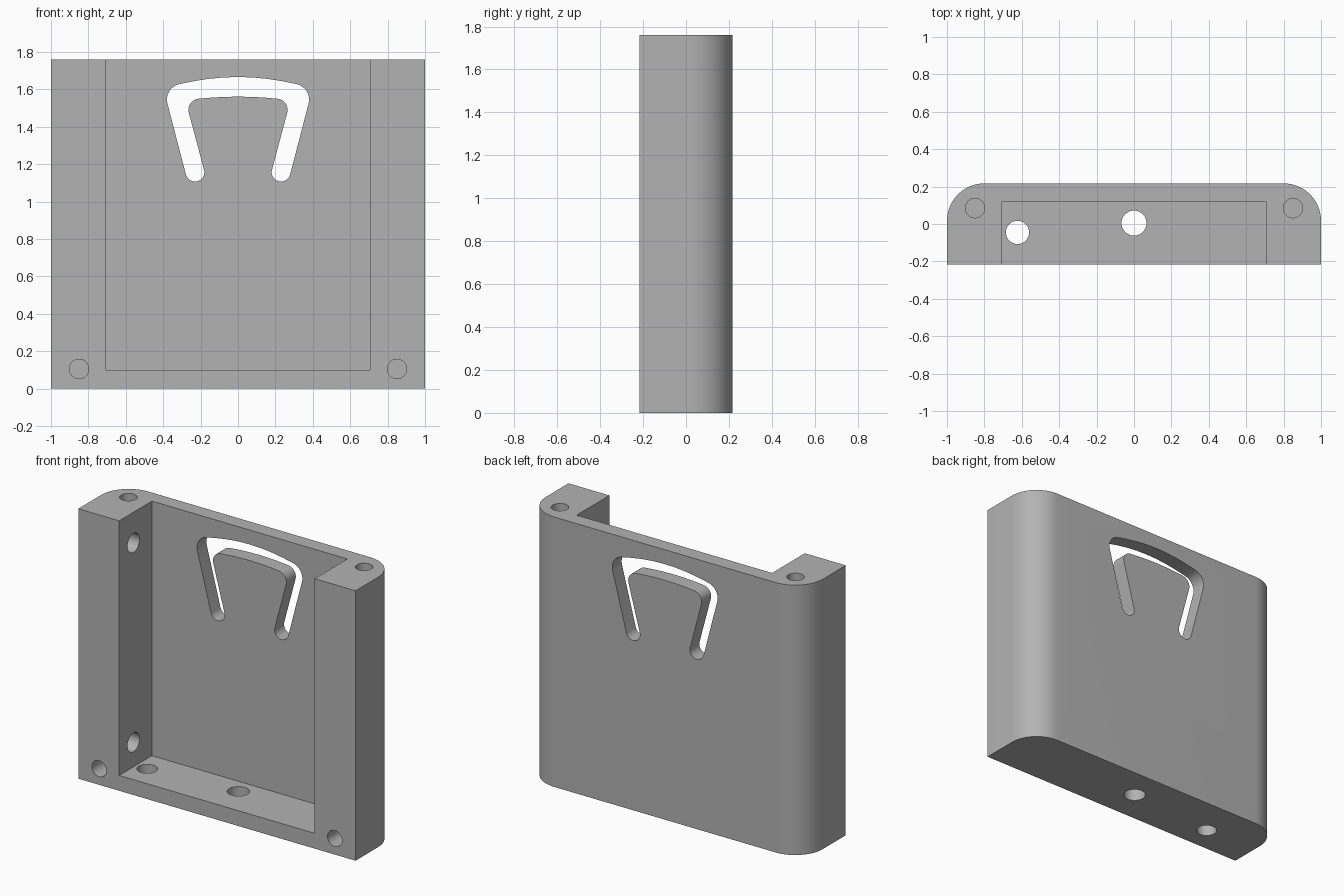
import bpy, bmesh, math
from mathutils import Vector

if "Cube" in bpy.data.objects:
    bpy.data.objects.remove(bpy.data.objects["Cube"])

W, D, H = 1.0, 0.217, 1.76        # half width, half depth, height

gray = bpy.data.materials.new("plain gray")
gray.diffuse_color = (0.45, 0.45, 0.45, 1)
gray.use_nodes = True
gray.node_tree.nodes["Principled BSDF"].inputs["Base Color"].default_value = gray.diffuse_color


def arc(cx, cy, r, a0, a1, n=16):
    """Points on an arc, angles in degrees."""
    angles = [math.radians(a0 + (a1 - a0) * i / n) for i in range(n + 1)]
    return [(cx + r * math.cos(a), cy + r * math.sin(a)) for a in angles]


def prism(name, profile, axis, lo, hi):
    """Extrude a 2D profile along x (y,z), y (x,z) or z (x,y)."""
    place = {"x": lambda p, t: (t, p[0], p[1]),
             "y": lambda p, t: (p[0], t, p[1]),
             "z": lambda p, t: (p[0], p[1], t)}[axis]
    bm = bmesh.new()
    face = bm.faces.new([bm.verts.new(place(p, lo)) for p in profile])
    ext = bmesh.ops.extrude_face_region(bm, geom=[face])
    shift = Vector(place((0, 0), hi - lo))
    bmesh.ops.translate(bm, vec=shift,
                        verts=[v for v in ext["geom"] if isinstance(v, bmesh.types.BMVert)])
    bmesh.ops.recalc_face_normals(bm, faces=bm.faces)
    mesh = bpy.data.meshes.new(name)
    bm.to_mesh(mesh)
    bm.free()
    mesh.materials.append(gray)
    obj = bpy.data.objects.new(name, mesh)
    bpy.context.collection.objects.link(obj)
    return obj


def cut(target, cutter):
    """Subtract the cutter, then discard it."""
    mod = target.modifiers.new("cut", "BOOLEAN")
    mod.operation, mod.solver, mod.object = "DIFFERENCE", "EXACT", cutter
    bpy.context.view_layer.objects.active = target
    bpy.ops.object.modifier_apply(modifier=mod.name)
    bpy.data.objects.remove(cutter)


def drill(target, axis, centre, r, lo, hi):
    cut(target, prism("drill", arc(*centre, r, 0, 348.75, 31), axis, lo, hi))


# Body with rounded back corners
R = 0.2
body = prism("holder_body",
             [(-W, -D), (W, -D)] + arc(W - R, D - R, R, 0, 90) + arc(R - W, D - R, R, 90, 180),
             "z", 0, H)

# Pocket open to the front and top
cut(body, prism("pocket", [(-0.705, -0.5), (0.705, -0.5), (0.705, 0.12), (-0.705, 0.12)],
                "z", 0.1, 2))

# Arched slot that frees a spring tab in the back wall
left = arc(-0.23, 1.157, 0.05, 375, 195) [::-1]
left = left[::-1]                                              # round foot of the leg
left += arc(-0.295, 1.545, 0.085, 195, 104)                    # outer corner
left += [(x, 1.666 - 0.40 * x * x) for x in (-0.24, -0.16, -0.08)]
inner = [(x, 1.561 - 0.26 * x * x) for x in (-0.07, -0.14)]
inner += arc(-0.205, 1.49, 0.06, 96, 195)                      # inner corner
mirror = lambda pts: [(-x, z) for x, z in reversed(pts)]
slot = left + [(0, 1.666)] + mirror(left) + mirror(inner) + [(0, 1.561)] + inner
cut(body, prism("slot", slot, "y", 0.05, 0.4))

# Blind holes in both posts: top, front and inner side
for s in (-1, 1):
    drill(body, "z", (s * 0.85, 0.085), 0.052, H - 0.3, H + 0.1)
    drill(body, "y", (s * 0.85, 0.105), 0.052, -0.4, 0.08)
    for z in (0.26, 1.56):
        drill(body, "x", (-0.07, z), 0.062, *sorted((s * 0.6, s * 0.87)))

# Through holes in the floor
drill(body, "z", (-0.623, -0.045), 0.062, -0.1, 0.3)
drill(body, "z", (0, 0.005), 0.067, -0.1, 0.3)

# Smooth curves, crisp edges
bpy.ops.object.select_all(action="DESELECT")
body.select_set(True)
bpy.context.view_layer.objects.active = body
bpy.ops.object.shade_smooth_by_angle(angle=math.radians(30))
